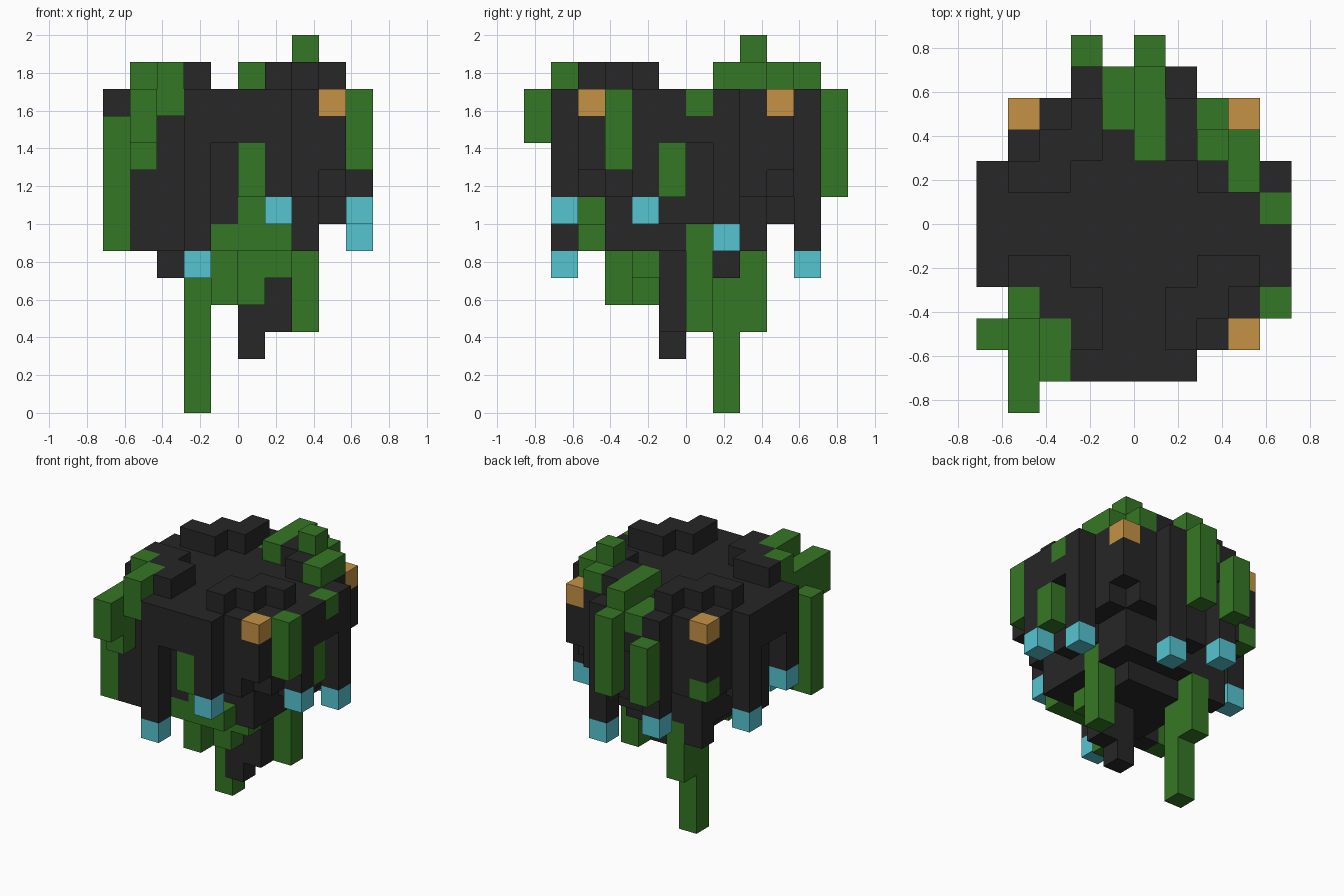
import bpy, bmesh, math
from mathutils import Vector

U = 1 / 7  # block size
if "Cube" in bpy.data.objects:
    bpy.data.objects.remove(bpy.data.objects["Cube"])


def material(name, colour):
    mat = bpy.data.materials.new(name)
    mat.use_nodes = True
    mat.diffuse_color = (*colour, 1)
    mat.node_tree.nodes["Principled BSDF"].inputs["Base Color"].default_value = (*colour, 1)
    return mat


cells = {}  # block position -> part name


def column(part, x, y, low, high):
    for z in range(low, high + 1):
        cells[x, y, z] = part


# Legs around the rim: position and height of the glowing tip
legs = {(4, -2): 7, (4, 1): 6, (1, -5): 7, (-2, -5): 5,
        (1, 4): 5, (-2, 4): 6, (-5, 1): 6, (-5, -2): 7}


def underside(x, y, a, b):
    """Lowest block of the domed body at a column."""
    if (x, y) in legs:
        return legs[x, y] + 1
    if max(a, b) > 4:
        return 10
    reach = math.hypot(a, b)
    return next((z for limit, z in ((2.2, 5), (2.95, 6), (3.6, 7), (4.6, 8)) if reach < limit), 9)


# Body: stepped dome with a broken crown
for x in range(-5, 5):
    for y in range(-5, 5):
        a, b = abs(x + 0.5), abs(y + 0.5)
        if max(a, b) < 4 or min(a, b) < 2:
            column("body", x, y, underside(x, y, a, b), 11)
        if min(a, b) > 1 and a + b in (4, 5):
            column("body", x, y, 12, 12)

# Dark stalks under the body
for x, y, low in ((0, -1, 2), (1, -1, 3), (-3, 2, 5), (-4, -1, 6),
                  (2, -3, 6), (2, 2, 6), (-4, -4, 6), (-3, -4, 6)):
    column("body", x, y, low, 8)

# Glowing leg tips
for (x, y), z in legs.items():
    column("leg_tips", x, y, z, z)

# Corner lamps
for x, y in ((3, -4), (3, 3), (-4, 3)):
    column("corner_lamps", x, y, 11, 11)

# Vines on the front right corner
for vine in ((-4, -6, 10, 11), (-4, -5, 9, 11), (-4, -4, 11, 11), (-4, -3, 11, 12),
             (-5, -4, 6, 10), (-3, -5, 11, 12), (-3, -4, 11, 12)):
    column("vines", *vine)
# Vines on the back and left
for vine in ((0, 5, 8, 11), (-2, 5, 8, 10), (-1, 3, 11, 11), (-1, 4, 11, 11),
             (2, 3, 12, 12), (2, 2, 12, 13), (3, 2, 12, 12), (3, 1, 12, 12),
             (4, 0, 11, 11), (4, -3, 9, 11), (4, -1, 8, 9), (-4, 3, 8, 8)):
    column("vines", *vine)
for y in (2, 3, 4):
    column("vines", 0, y, 12, 12)
# Vines hanging below and in the front opening
for vine in ((-2, 1, 0, 4), (-2, 2, 3, 5), (2, 0, 3, 6), (-1, -3, 4, 5),
             (0, -2, 4, 5), (1, -2, 5, 5), (-1, -4, 6, 6), (1, -4, 6, 6),
             (0, -4, 6, 7), (0, -5, 8, 9)):
    column("vines", *vine)
column("vines", 0, -2, 6, 6)


def build(part, mat):
    """Mesh the exposed sides of all blocks of a part."""
    bm = bmesh.new()
    for cell in [c for c, p in cells.items() if p == part]:
        centre = Vector(cell) + Vector((0.5, 0.5, 0.5))
        for axis in range(3):
            for sign in (-1, 1):
                n = Vector((0, 0, 0))
                n[axis] = sign
                if tuple(int(v) for v in Vector(cell) + n) in cells:
                    continue
                s = Vector((0, 0, 0))
                s[(axis + 1) % 3] = 0.5
                t = n.cross(s)
                mid = centre + n * 0.5
                bm.faces.new([bm.verts.new((mid + o) * U)
                              for o in (-s - t, s - t, s + t, t - s)])
    bmesh.ops.remove_doubles(bm, verts=bm.verts, dist=U / 100)
    bmesh.ops.dissolve_limit(bm, angle_limit=0.01, verts=bm.verts, edges=bm.edges)
    mesh = bpy.data.meshes.new(part)
    bm.to_mesh(mesh)
    bm.free()
    mesh.materials.append(mat)
    bpy.context.collection.objects.link(bpy.data.objects.new(part, mesh))


build("body", material("charcoal", (0.02, 0.02, 0.02)))
build("vines", material("leaf green", (0.036, 0.185, 0.018)))
build("corner_lamps", material("amber", (0.56, 0.29, 0.058)))
build("leg_tips", material("pale cyan", (0.093, 0.56, 0.64)))
